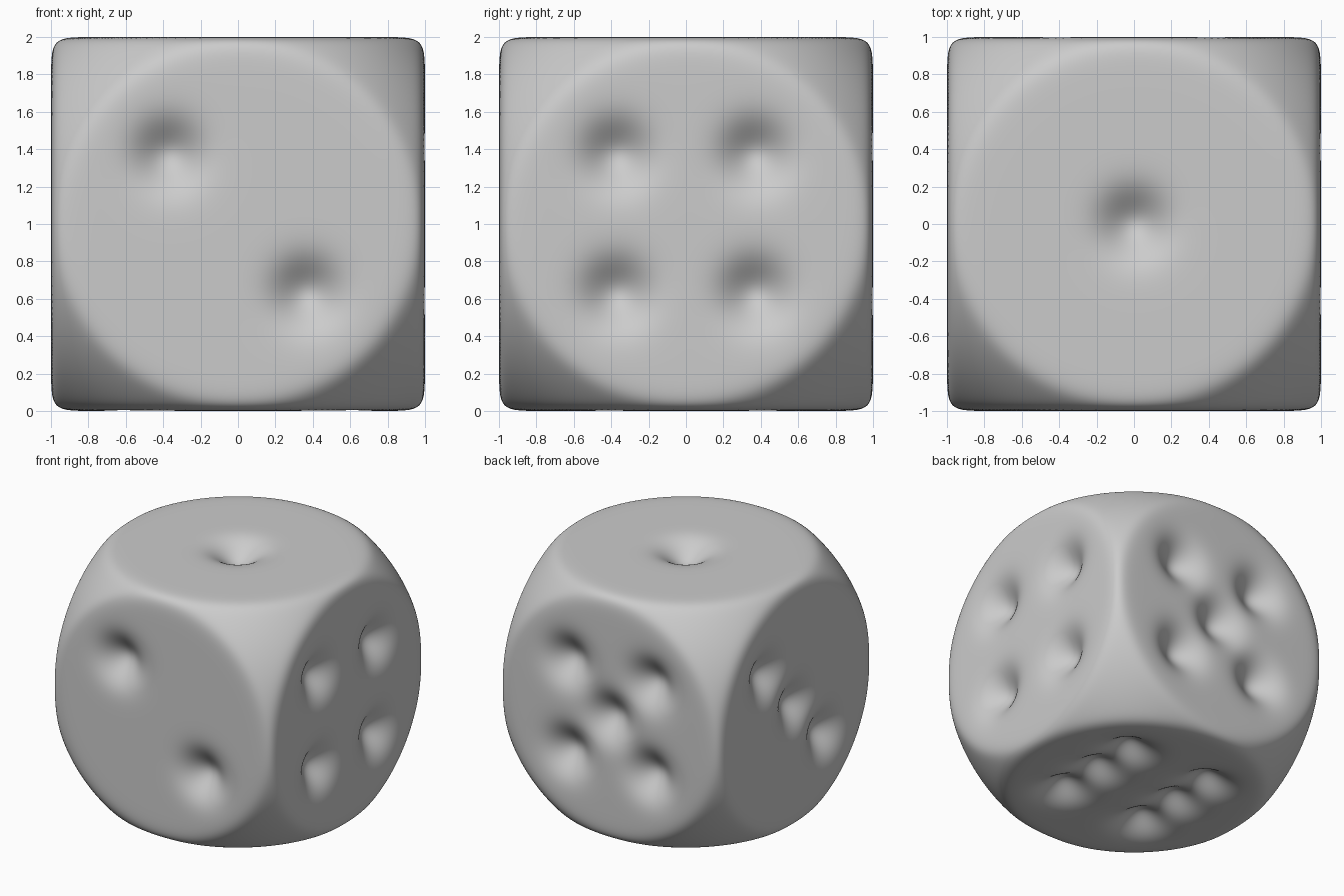
import bpy, bmesh, math
from mathutils import Vector

cube = bpy.data.objects.get("Cube")
if cube:
    bpy.data.objects.remove(cube, do_unlink=True)

CUTS = 99            # grid density of each face
BALL = 1.386         # radius of the ball that rounds off the corners
SHARP = 50           # how crisp the rim between face and ball is
S = 0.37             # pip spacing
DEPTH, SPREAD = 0.14, 0.12

# Pips per face: outward normal, then the pip positions on the body
signs = (-1, 1)
corners = [(a * S, b * S) for a in signs for b in signs]
FACES = [
    (Vector((0, 0, 1)), [(0, 0, 1)]),
    (Vector((0, -1, 0)), [(-S, -1, S), (S, -1, -S)]),
    (Vector((-1, 0, 0)), [(-1, k * S, k * S) for k in (-1, 0, 1)]),
    (Vector((1, 0, 0)), [(1, a, b) for a, b in corners]),
    (Vector((0, 1, 0)), [(a, 1, b) for a, b in corners + [(0, 0)]]),
    (Vector((0, 0, -1)), [(a * S, k * S, -1) for a in signs for k in (-1, 0, 1)]),
]


def rounded(p):
    """Pull a cube point onto the soft intersection of cube and ball."""
    terms = [abs(c) for c in p] + [p.length / BALL]
    return p / sum(t ** SHARP for t in terms) ** (1 / SHARP)


def dimple(p):
    """Press the soft pips of the nearest face inward."""
    normal, pips = max(FACES, key=lambda f: f[0].dot(p))
    dent = 0
    for pip in pips:
        d = p - Vector(pip)
        d -= normal * d.dot(normal)
        dent += DEPTH * math.exp(-d.length_squared / (2 * SPREAD ** 2))
    return p - normal * dent


# Die body with sunken pips
bm = bmesh.new()
bmesh.ops.create_cube(bm, size=2)
bmesh.ops.subdivide_edges(bm, edges=bm.edges[:], cuts=CUTS, use_grid_fill=True)
for v in bm.verts:
    v.co = dimple(rounded(v.co)) + Vector((0, 0, 1))
for f in bm.faces:
    f.smooth = True
mesh = bpy.data.meshes.new("die_body")
bm.to_mesh(mesh)
bm.free()

# Plain light grey
grey = bpy.data.materials.new("light_grey")
grey.use_nodes = True
colour = (0.6, 0.6, 0.6, 1)
grey.diffuse_color = colour
grey.node_tree.nodes["Principled BSDF"].inputs["Base Color"].default_value = colour
mesh.materials.append(grey)

die = bpy.data.objects.new("die_body", mesh)
bpy.context.scene.collection.objects.link(die)
